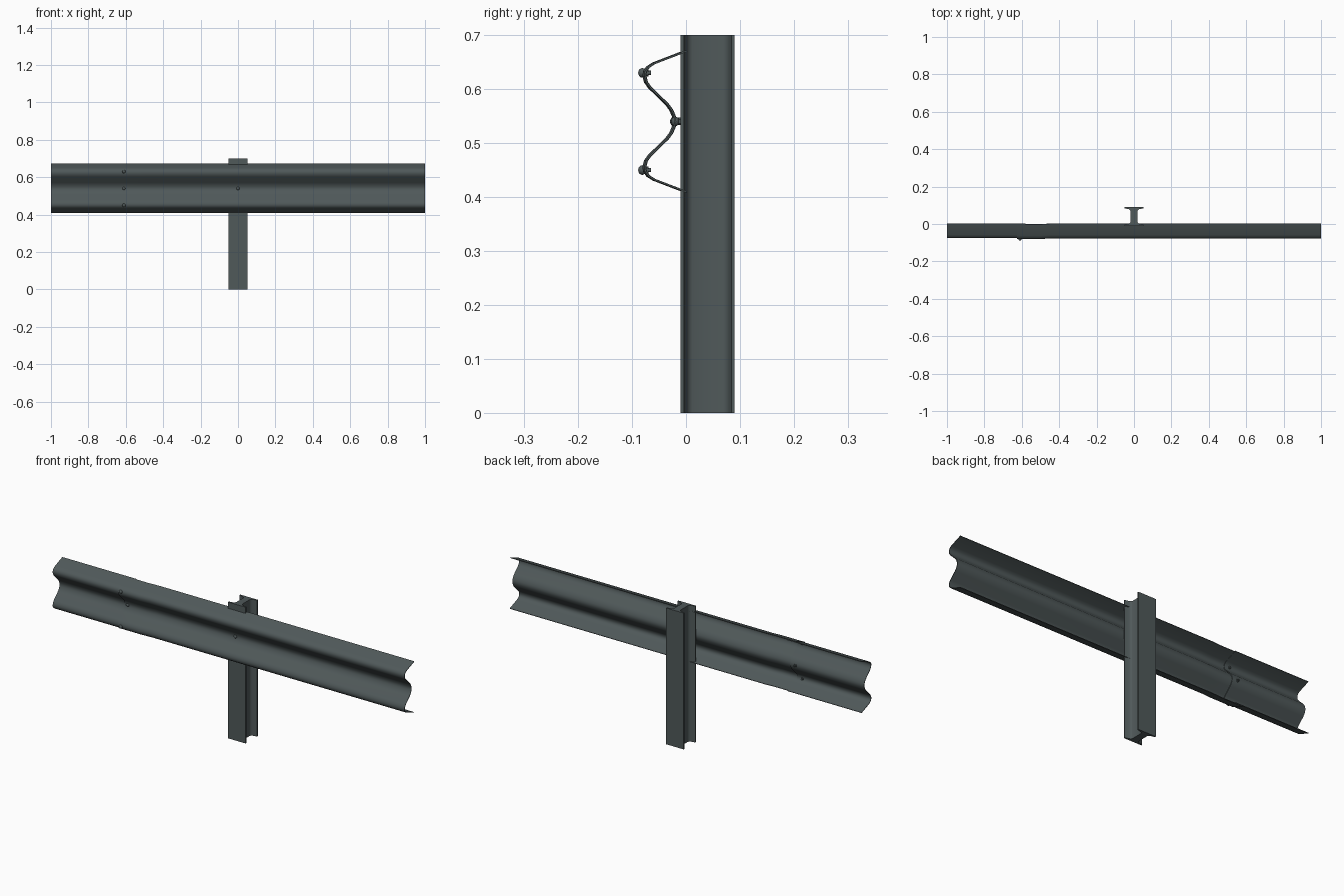
import bpy, bmesh, math
from mathutils import Matrix

if "Cube" in bpy.data.objects:
    bpy.data.objects.remove(bpy.data.objects["Cube"])

steel = bpy.data.materials.new("dark grey steel")
steel.diffuse_color = (0.08, 0.10, 0.102, 1)
steel.use_nodes = True
steel.node_tree.nodes["Principled BSDF"].inputs["Base Color"].default_value = steel.diffuse_color


def finish(name, bm, angle=50):
    bmesh.ops.recalc_face_normals(bm, faces=bm.faces[:])
    me = bpy.data.meshes.new(name)
    bm.to_mesh(me)
    bm.free()
    ob = bpy.data.objects.new(name, me)
    bpy.context.collection.objects.link(ob)
    me.materials.append(steel)
    bpy.ops.object.select_all(action='DESELECT')
    ob.select_set(True)
    bpy.context.view_layer.objects.active = ob
    bpy.ops.object.shade_smooth_by_angle(angle=math.radians(angle))
    return ob


# W-shaped rail section: (y, height above the rail centre), upper half mirrored
MID = 0.54
half = [(0.002, 0.131), (-0.058, 0.108), (-0.069, 0.101), (-0.075, 0.092), (-0.0755, 0.083),
        (-0.073, 0.073), (-0.066, 0.063), (-0.034, 0.032), (-0.026, 0.021), (-0.021, 0.009)]
section = half + [(-0.0195, 0)] + [(y, -z) for y, z in reversed(half)]
T = 0.003


def rail(name, stations):
    """Sweep the section along x; each station is (x, y shift)."""
    pts = []
    for i, (y, z) in enumerate(section):
        a, b = section[max(i - 1, 0)], section[min(i + 1, len(section) - 1)]
        ty, tz = b[0] - a[0], b[1] - a[1]
        n = math.hypot(ty, tz)
        pts.append((y, z, -tz / n * T / 2, ty / n * T / 2))
    ring = [(y + ny, z + nz) for y, z, ny, nz in pts]
    ring += [(y - ny, z - nz) for y, z, ny, nz in reversed(pts)]
    bm = bmesh.new()
    rows = [[bm.verts.new((x, y + s, z + MID)) for y, z in ring] for x, s in stations]
    n = len(ring)
    for r0, r1 in zip(rows, rows[1:]):
        for i in range(n):
            j = (i + 1) % n
            bm.faces.new((r0[i], r0[j], r1[j], r1[i]))
    for r in (rows[0], rows[-1]):
        for i in range(len(pts) - 1):
            bm.faces.new((r[i], r[i + 1], r[n - 2 - i], r[n - 1 - i]))
    return finish(name, bm)


# two rails, the long one lapping over the front of the short one
rail("short_rail", [(-1, 0.001), (-0.58, 0.001)])
rail("long_rail", [(-0.625, -0.0035), (-0.5, -0.0035), (-0.45, 0), (1, 0)])

# I-section post with tapered flanges
quarter = [(0.05, 0.05), (0.05, 0.044), (0.028, 0.039), (0.021, 0.035), (0.018, 0.028)]
right = quarter + [(x, -y) for x, y in reversed(quarter)]
outline = right + [(-x, y) for x, y in reversed(right)]
bm = bmesh.new()
base = bm.faces.new([bm.verts.new((x, y + 0.04, 0)) for x, y in outline])
top = bmesh.ops.extrude_face_region(bm, geom=[base])["geom"]
bmesh.ops.translate(bm, vec=(0, 0, 0.7), verts=[v for v in top if isinstance(v, bmesh.types.BMVert)])
finish("post", bm)


def bolt(name, x, y, z):
    """Domed head in front, shank and hex nut behind; y is the rail face."""
    bm = bmesh.new()
    bmesh.ops.create_uvsphere(bm, u_segments=12, v_segments=8, radius=0.009,
                              matrix=Matrix.Translation((x, y, z)) @ Matrix.Diagonal((1, 0.85, 1, 1)))
    for r, length, segs, back in ((0.004, 0.016, 10, 0.008), (0.007, 0.005, 6, 0.009)):
        bmesh.ops.create_cone(bm, cap_ends=True, segments=segs, radius1=r, radius2=r, depth=length,
                              matrix=Matrix.Translation((x, y + back, z)) @ Matrix.Rotation(math.pi / 2, 4, 'X'))
    finish(name, bm, 40)


# three bolts through the lap joint, one into the post
for i, (y, dz) in enumerate(((-0.081, 0.09), (-0.022, 0), (-0.081, -0.09))):
    bolt("joint_bolt_%d" % (i + 1), -0.61, y, MID + dz)
bolt("post_bolt", 0, -0.02, MID)
